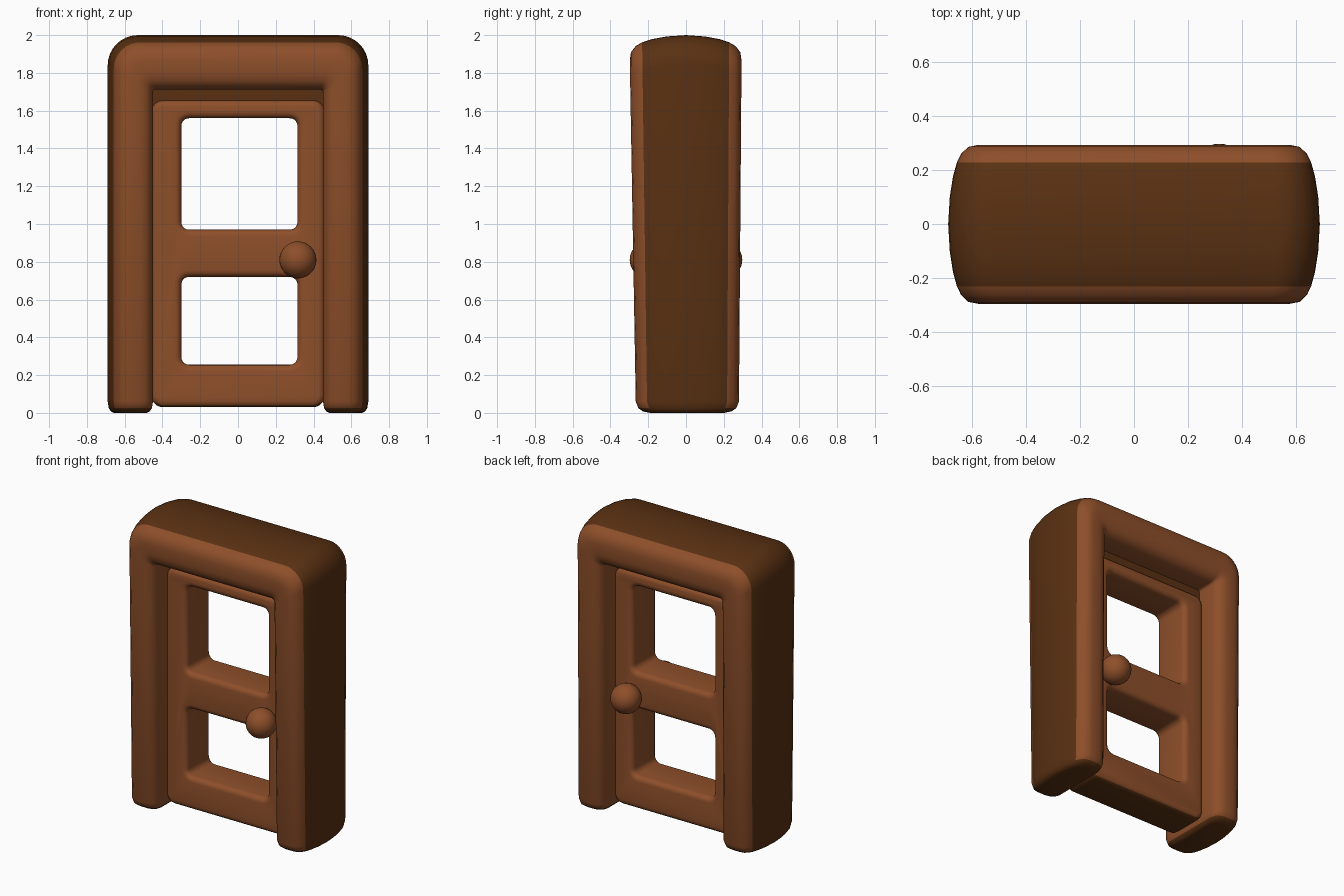
import bpy, bmesh, math

if "Cube" in bpy.data.objects:
    bpy.data.objects.remove(bpy.data.objects["Cube"])


def material(name, rgb):
    m = bpy.data.materials.new(name)
    m.diffuse_color = (*rgb, 1)
    m.use_nodes = True
    m.node_tree.nodes["Principled BSDF"].inputs["Base Color"].default_value = m.diffuse_color
    return m


WOOD = material("warm brown wood", (0.27, 0.078, 0.023))
DARK = material("dark brown wood", (0.10, 0.030, 0.006))


def smooth(ob, angle=40):
    bpy.ops.object.select_all(action='DESELECT')
    ob.select_set(True)
    bpy.context.view_layer.objects.active = ob
    bpy.ops.object.shade_smooth_by_angle(angle=math.radians(angle))


# Frame: a rounded, bulging section swept up, over and down
half = [(0, 0), (.006, .10), (.018, .175), (.032, .225), (.048, .258), (.075, .283),
        (.11, .29), (.17, .29), (.203, .281), (.228, .258), (.24, .22), (.24, .10), (.24, 0)]
section = half + [(d, -y) for d, y in reversed(half[1:-1])]
FEET = [(0.0, .72), (.008, .86), (.025, .95), (.06, 1)]


def taper(y, z):
    depth = .28 + .0075 * z if y > 0 else .265 + .0175 * z
    return y * depth / .29


def rail(d, y):
    """One line along the frame: left foot, rounded top corners, right foot."""
    left = []
    for z, k in FEET:
        left.append((-(.69 - (.12 + (d - .12) * k)), y * k, z))
    r = .16 - .6 * d
    cx, cz = -(.69 - d) + r, 2 - d * 1.2 - r
    for i in range(9):
        a = math.pi / 2 * i / 8
        left.append((cx - r * math.cos(a), y, cz + r * math.sin(a)))
    line = left + [(-x, yy, z) for x, yy, z in reversed(left)]
    return [(x, taper(yy, z), z) for x, yy, z in line]


bm = bmesh.new()
rails = [[bm.verts.new(p) for p in rail(d, y)] for d, y in section]
n, count = len(section), len(rails[0])
for i in range(n):
    a, b = rails[i], rails[(i + 1) % n]
    (d1, y1), (d2, y2) = section[i], section[(i + 1) % n]
    outer = max(d1, d2) < .04
    for j in range(count - 1):
        f = bm.faces.new((a[j], a[j + 1], b[j + 1], b[j]))
        under = j < 2 or j > count - 4
        f.material_index = 1 if outer or under else 0
for j in (0, count - 1):
    bm.faces.new([r[j] for r in rails]).material_index = 1
bmesh.ops.recalc_face_normals(bm, faces=bm.faces)
me = bpy.data.meshes.new("door_frame")
bm.to_mesh(me)
bm.free()
frame = bpy.data.objects.new("door_frame", me)
bpy.context.collection.objects.link(frame)
me.materials.append(WOOD)
me.materials.append(DARK)
smooth(frame)

# Door leaf: filled outline with two rounded window holes and soft edges
BEVEL = .035


def rounded_rect(curve, x0, x1, z0, z1, r):
    pts = []
    corners = [(x1 - r, z1 - r), (x0 + r, z1 - r), (x0 + r, z0 + r), (x1 - r, z0 + r)]
    for q, (cx, cz) in enumerate(corners):
        for i in range(7):
            a = math.pi / 2 * (q + i / 6)
            pts.append((cx + r * math.cos(a), cz + r * math.sin(a)))
    s = curve.splines.new('POLY')
    s.points.add(len(pts) - 1)
    for p, (x, z) in zip(s.points, pts):
        p.co = (x, z, 0, 1)
    s.use_cyclic_u = True


cu = bpy.data.curves.new("door_leaf", 'CURVE')
cu.dimensions = '2D'
cu.fill_mode = 'BOTH'
cu.extrude = .135 - BEVEL
cu.bevel_depth = BEVEL
cu.bevel_resolution = 3
rounded_rect(cu, -.425, .425, .03 + BEVEL, 1.655 - BEVEL, .03)
for z0, z1 in ((.255, .72), (.97, 1.56)):
    rounded_rect(cu, -.30 - BEVEL, .315 + BEVEL, z0 - BEVEL, z1 + BEVEL, .04 + BEVEL)
door = bpy.data.objects.new("door_leaf", cu)
bpy.context.collection.objects.link(door)
bpy.ops.object.select_all(action='DESELECT')
door.select_set(True)
bpy.context.view_layer.objects.active = door
door.rotation_euler = (math.pi / 2, 0, 0)
bpy.ops.object.convert(target='MESH')
bpy.ops.object.transform_apply(location=False, rotation=True, scale=False)
door = bpy.context.view_layer.objects.active
door.name = "door_leaf"
door.data.materials.clear()
door.data.materials.append(WOOD)
door.data.materials.append(DARK)
bm = bmesh.new()
bm.from_mesh(door.data)
bmesh.ops.remove_doubles(bm, verts=bm.verts, dist=.0005)
bmesh.ops.recalc_face_normals(bm, faces=bm.faces)
for f in bm.faces:
    f.material_index = 1 if f.normal.z < -.6 and f.calc_center_median().z < .1 else 0
bm.to_mesh(door.data)
bm.free()
smooth(door)

# Dark strip in the gap above the door leaf
bpy.ops.mesh.primitive_cube_add(size=1, location=(0, 0, 1.665))
strip = bpy.context.object
strip.name = "top_gap_strip"
strip.scale = (.92, .21, .11)
bpy.ops.object.transform_apply(location=False, rotation=False, scale=True)
strip.data.materials.append(DARK)

# Round knobs on both faces
for name, side in (("front_knob", -1), ("back_knob", 1)):
    bpy.ops.mesh.primitive_uv_sphere_add(segments=32, ring_count=16, radius=.098,
                                         location=(.317, side * .2, .81))
    knob = bpy.context.object
    knob.name = name
    knob.data.materials.append(WOOD)
    smooth(knob, 60)
